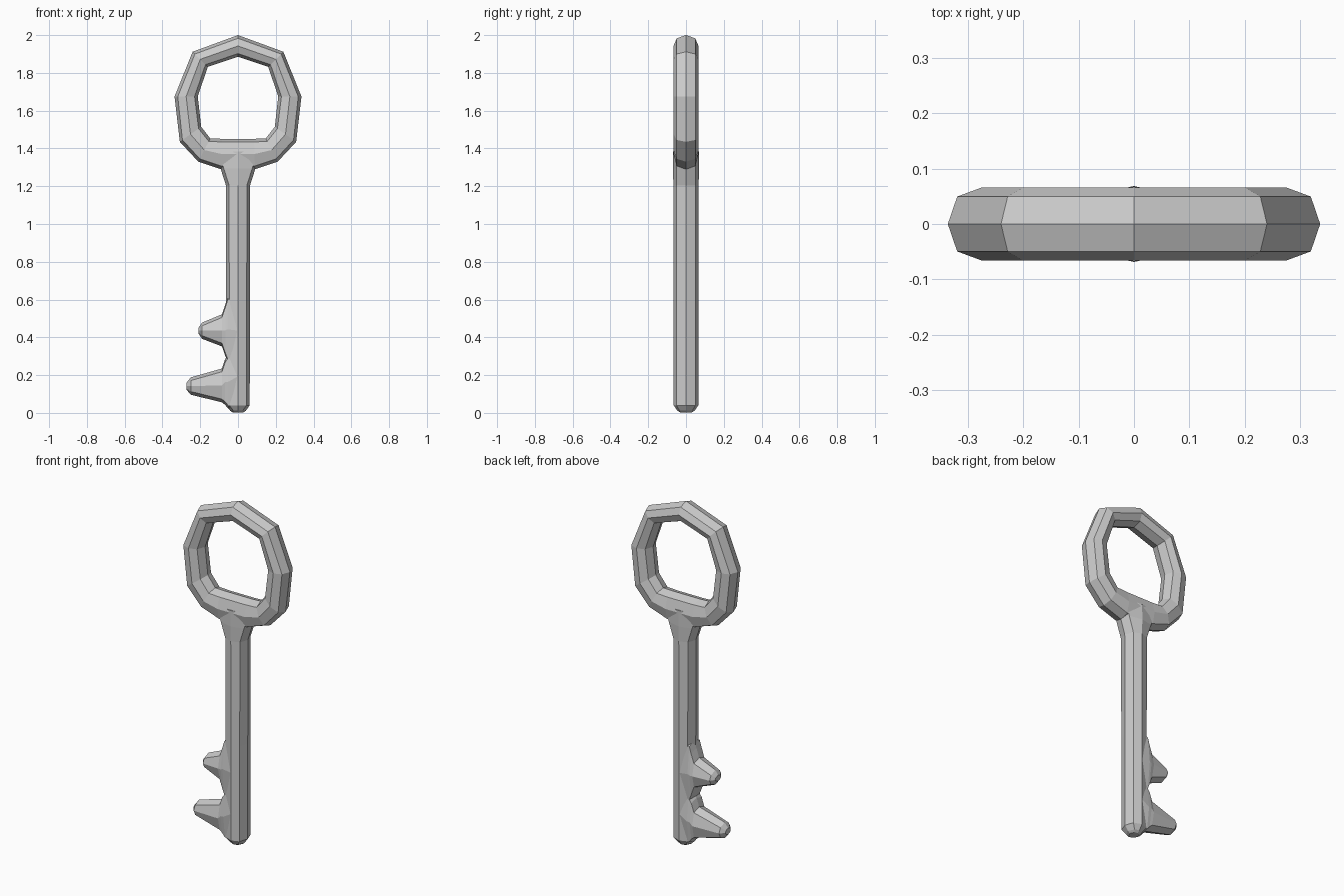
import bpy, bmesh
from mathutils import Vector

if "Cube" in bpy.data.objects:
    bpy.data.objects.remove(bpy.data.objects["Cube"])


def section(bm, p, q, depth):
    """Eight-sided section spanning the outline points p and q (x, z)."""
    p, q = Vector((p[0], 0, p[1])), Vector((q[0], 0, q[1]))
    inset = min(0.017, (q - p).length * 0.2)
    d = (q - p).normalized() * inset
    mid = (p + q) / 2
    front, edge = Vector((0, -depth, 0)), Vector((0, -depth * 0.75, 0))
    pts = [p, p + d + edge, mid + front, q - d + edge,
           q, q - d - edge, mid - front, p + d - edge]
    return [bm.verts.new(v) for v in pts]


def loft(name, stations, closed=False):
    """Skin a row of (p, q, depth) sections into one solid."""
    bm = bmesh.new()
    rings = [section(bm, *s) for s in stations]
    pairs = list(zip(rings, rings[1:]))
    if closed:
        pairs.append((rings[-1], rings[0]))
    else:
        bm.faces.new(rings[0])
        bm.faces.new(rings[-1])
    for a, b in pairs:
        for i in range(8):
            j = (i + 1) % 8
            bm.faces.new((a[i], a[j], b[j], b[i]))
    bmesh.ops.recalc_face_normals(bm, faces=bm.faces)
    mesh = bpy.data.meshes.new(name)
    bm.to_mesh(mesh)
    bm.free()
    ob = bpy.data.objects.new(name, mesh)
    bpy.context.collection.objects.link(ob)
    return ob


# Bow: half of the ring as outer and inner outline points, then mirrored
half = [((0, 2.0), (0, 1.885)),
        ((0.24, 1.912), (0.16, 1.832)),
        ((0.336, 1.675), (0.213, 1.675)),
        ((0.308, 1.435), (0.195, 1.515)),
        ((0.21, 1.33), (0.147, 1.453)),
        ((0.09, 1.29), (0.085, 1.451))]
ring = [(p, q, 0.066) for p, q in half]
ring += [((-p[0], p[1]), (-q[0], q[1]), 0.066) for p, q in reversed(half[1:])]
bow = loft("key", ring, closed=True)

# Shaft with rounded foot and flared neck: (z, half width, depth)
rows = [(0.002, 0.028, 0.03), (0.012, 0.042, 0.046), (0.04, 0.062, 0.0655),
        (0.6, 0.063, 0.0665), (1.205, 0.064, 0.067),
        (1.293, 0.092, 0.0685), (1.385, 0.12, 0.0675)]
shaft = loft("shaft", [((-a, z), (a, z), d) for z, a, d in rows])

# Teeth: (x, low z, high z, depth)
lower = [(0.002, 0.03, 0.36, 0.0645), (-0.05, 0.02, 0.31, 0.065),
         (-0.068, 0.042, 0.285, 0.0645), (-0.085, 0.056, 0.235, 0.064),
         (-0.25, 0.096, 0.188, 0.052), (-0.272, 0.122, 0.16, 0.025)]
upper = [(0.002, 0.23, 0.64, 0.0648), (-0.055, 0.27, 0.615, 0.0652),
         (-0.067, 0.3, 0.575, 0.065), (-0.085, 0.352, 0.522, 0.064),
         (-0.19, 0.392, 0.478, 0.054), (-0.208, 0.418, 0.452, 0.028)]
teeth = [loft(n, [((x, a), (x, b), d) for x, a, b, d in rows])
         for n, rows in (("lower_tooth", lower), ("upper_tooth", upper))]

# Fuse the parts into one solid key
bpy.context.view_layer.objects.active = bow
for part in [shaft] + teeth:
    mod = bow.modifiers.new("join_" + part.name, 'BOOLEAN')
    mod.operation, mod.solver, mod.object = 'UNION', 'EXACT', part
    bpy.ops.object.modifier_apply(modifier=mod.name)
    bpy.data.objects.remove(part)
